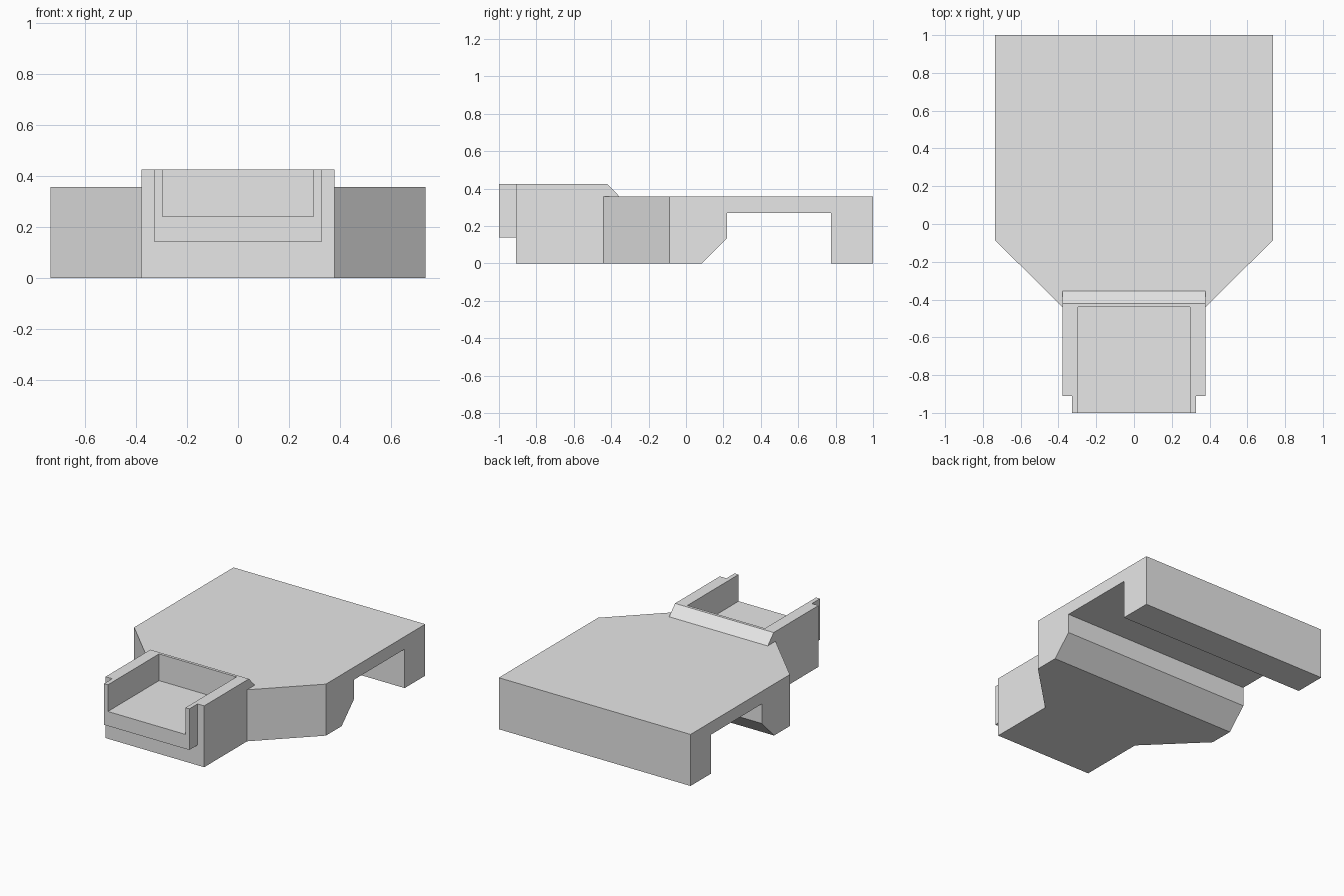
import bpy
import bmesh

default = bpy.data.objects.get("Cube")
if default:
    bpy.data.objects.remove(default, do_unlink=True)

HALF_BODY, HALF_NECK, HALF_LIP, HALF_POCKET = 0.735, 0.378, 0.327, 0.297
DECK, RIM = 0.357, 0.425
JOINT, SHOULDER = -0.44, -0.087

grey = bpy.data.materials.new("plain_grey")
grey.use_nodes = True
grey.diffuse_color = (0.8, 0.8, 0.8, 1)
grey.node_tree.nodes["Principled BSDF"].inputs["Base Color"].default_value = (0.8, 0.8, 0.8, 1)


def prism(name, profile, half_width, corner_cut=None):
    """Extrude a (y, z) profile across x, optionally slicing both front corners."""
    bm = bmesh.new()
    face = bm.faces.new([bm.verts.new((-half_width, y, z)) for y, z in profile])
    ext = bmesh.ops.extrude_face_region(bm, geom=[face])
    moved = [v for v in ext["geom"] if isinstance(v, bmesh.types.BMVert)]
    bmesh.ops.translate(bm, verts=moved, vec=(2 * half_width, 0, 0))
    if corner_cut:
        point, normal = corner_cut
        for side in (-1, 1):
            geom = bm.verts[:] + bm.edges[:] + bm.faces[:]
            bmesh.ops.bisect_plane(bm, geom=geom, dist=1e-5, clear_outer=True,
                                   plane_co=(side * point[0], point[1], 0),
                                   plane_no=(side * normal[0], normal[1], 0))
            bmesh.ops.holes_fill(bm, edges=[e for e in bm.edges if e.is_boundary])
    bmesh.ops.recalc_face_normals(bm, faces=bm.faces)
    mesh = bpy.data.meshes.new(name)
    bm.to_mesh(mesh)
    bm.free()
    mesh.materials.append(grey)
    obj = bpy.data.objects.new(name, mesh)
    bpy.context.collection.objects.link(obj)
    return obj


def box(name, y0, y1, z0, z1, half_width):
    return prism(name, [(y0, z0), (y1, z0), (y1, z1), (y0, z1)], half_width)


def combine(target, tool, operation):
    """Apply a boolean and discard the helper."""
    mod = target.modifiers.new("combine", 'BOOLEAN')
    mod.operation, mod.solver, mod.object = operation, 'EXACT', tool
    bpy.context.view_layer.objects.active = target
    bpy.ops.object.modifier_apply(modifier=mod.name)
    bpy.data.objects.remove(tool, do_unlink=True)


# Wide deck with a channel across its underside and angled shoulders
prism("deck_body",
      [(JOINT, 0), (0.085, 0), (0.22, 0.135), (0.22, 0.27), (0.775, 0.27),
       (0.775, 0), (1, 0), (1, DECK), (JOINT, DECK)],
      HALF_BODY,
      ((HALF_BODY, SHOULDER), (SHOULDER - JOINT, HALF_NECK - HALF_BODY)))

# Narrow front neck with a sloped rear ridge resting on the deck
neck = prism("front_tray",
             [(-0.91, 0), (JOINT, 0), (JOINT, DECK), (-0.355, DECK),
              (-0.42, RIM), (-0.91, RIM)], HALF_NECK)

# Raised lip on the front, then the open-fronted pocket
combine(neck, box("front_lip", -1, -0.8, 0.14, RIM, HALF_LIP), 'UNION')
combine(neck, box("pocket_cutter", -1.1, JOINT, 0.24, RIM + 0.1, HALF_POCKET), 'DIFFERENCE')
